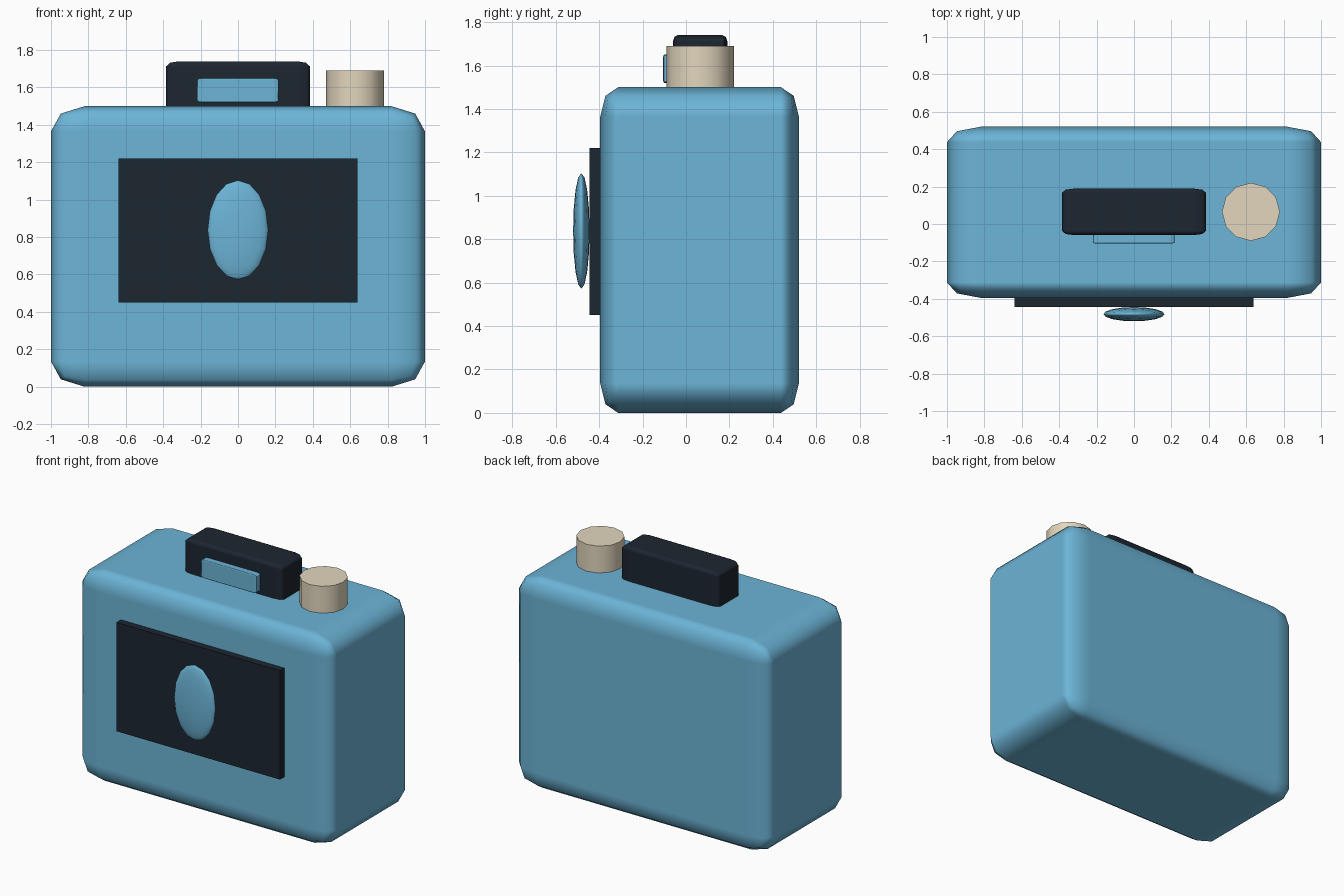
import bpy

if "Cube" in bpy.data.objects:
    bpy.data.objects.remove(bpy.data.objects["Cube"])


def material(name, rgb):
    m = bpy.data.materials.new(name)
    m.diffuse_color = (*rgb, 1)
    m.use_nodes = True
    m.node_tree.nodes["Principled BSDF"].inputs["Base Color"].default_value = m.diffuse_color
    return m


BLUE = material("blue", (0.15, 0.46, 0.68))
DARK = material("dark", (0.012, 0.019, 0.03))
CREAM = material("cream", (0.76, 0.67, 0.51))


def finish(name, mat):
    ob = bpy.context.object
    ob.name = name
    ob.data.materials.append(mat)
    return ob


def box(name, lo, hi, mat, bevel=0):
    """Box between two corners; bevel is a fraction of each side."""
    centre = [(a + b) / 2 for a, b in zip(lo, hi)]
    bpy.ops.mesh.primitive_cube_add(size=1, location=centre)
    ob = finish(name, mat)
    ob.scale = [b - a for a, b in zip(lo, hi)]
    if bevel:
        bpy.ops.object.shade_smooth()
        mod = ob.modifiers.new("rounded_edges", 'BEVEL')
        mod.width = bevel
        mod.segments = 2
        mod.harden_normals = True
    return ob


# Main case and the thin plate on its front
box("body", (-1, -0.395, 0), (1, 0.52, 1.5), BLUE, 0.09)
box("front_panel", (-0.64, -0.445, 0.45), (0.64, -0.38, 1.22), DARK)

# Flattened oval lens on the plate
bpy.ops.mesh.primitive_uv_sphere_add(segments=16, ring_count=8, radius=1,
                                     location=(0, -0.482, 0.838))
lens = finish("lens", BLUE)
lens.scale = (0.163, 0.038, 0.266)
bpy.ops.object.shade_smooth()

# Raised block on top with its small window
box("top_housing", (-0.385, -0.06, 1.43), (0.385, 0.19, 1.74), DARK, 0.09)
box("window", (-0.218, -0.105, 1.52), (0.216, -0.045, 1.65), BLUE, 0.07)

# Twelve-sided dial on top
bpy.ops.mesh.primitive_cylinder_add(vertices=12, radius=0.155, depth=0.22,
                                    location=(0.625, 0.065, 1.58))
finish("dial", CREAM)
bpy.ops.object.shade_smooth_by_angle(angle=0.7)
